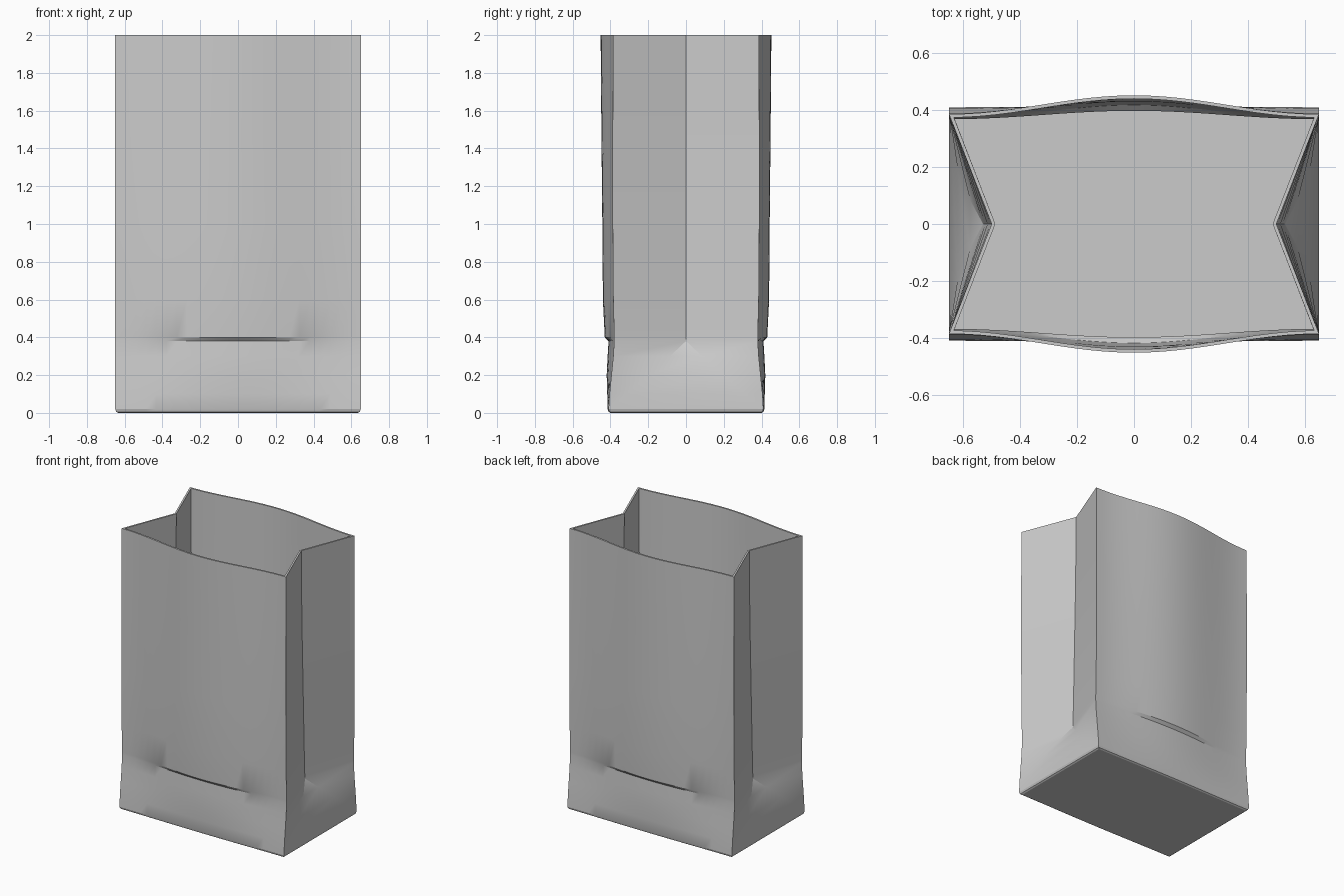
import bpy, bmesh, math

cube = bpy.data.objects.get("Cube")
if cube:
    bpy.data.objects.remove(cube, do_unlink=True)

HALF_W, FOLD, STEPS = 0.65, 0.38, 24

# Height, corner depth, belly of the broad panels, gusset crease x
LEVELS = [
    (0.02, 0.41, 0.005, 0.65),
    (0.10, 0.405, 0.012, 0.62),
    (0.20, 0.395, 0.025, 0.59),
    (0.30, 0.385, 0.03, 0.555),
    (FOLD, 0.38, 0.03, 0.53),
    (0.40, 0.38, 0.05, 0.528),
    (0.60, 0.385, 0.055, 0.523),
    (1.00, 0.388, 0.055, 0.515),
    (1.50, 0.388, 0.06, 0.505),
    (2.00, 0.386, 0.066, 0.50),
]


def half_section(z, depth, belly, crease):
    """Front panel and right gusset; the other half is this turned around."""
    pts = []
    for i in range(STEPS + 1):
        x = HALF_W * (2 * i / STEPS - 1)
        bell = (1 + math.cos(math.pi * x / HALF_W)) / 2
        pts.append((x, -depth - belly * bell, z))
    # Crease points slide from the bottom corners to the fold apex
    t = min(1, max(0, (z - 0.02) / (FOLD - 0.02)))
    x = HALF_W + (crease - HALF_W) * t if z < FOLD else crease
    y = depth * (1 - t)
    return pts + [(x, -y, z), (x, y, z)]


def ring(bm, level, inset=0.0, drop=0.0):
    half = half_section(*level)
    full = half + [(-x, -y, z) for x, y, z in half]
    k = 1 - inset / HALF_W
    m = 1 - inset / 0.41
    return [bm.verts.new((x * k, y * m, z - drop)) for x, y, z in full]


# Folded paper shell, open at the top, with a softly rounded bottom edge
bm = bmesh.new()
rings = [ring(bm, LEVELS[0], 0.015, 0.02), ring(bm, LEVELS[0], 0.005, 0.014)]
rings += [ring(bm, level) for level in LEVELS]
bm.faces.new(rings[0][::-1])
for low, high in zip(rings, rings[1:]):
    n = len(low)
    for i in range(n):
        j = (i + 1) % n
        bm.faces.new((low[i], low[j], high[j], high[i]))
bmesh.ops.remove_doubles(bm, verts=bm.verts, dist=0.0005)
bmesh.ops.recalc_face_normals(bm, faces=bm.faces)
mesh = bpy.data.meshes.new("paper_bag")
bm.to_mesh(mesh)
bm.free()
bag = bpy.data.objects.new("paper_bag", mesh)
bpy.context.collection.objects.link(bag)

# Plain paper colour
paper = bpy.data.materials.new("light grey paper")
paper.use_nodes = True
colour = (0.6, 0.6, 0.6, 1)
paper.diffuse_color = colour
paper.node_tree.nodes["Principled BSDF"].inputs["Base Color"].default_value = colour
mesh.materials.append(paper)

# Paper thickness
bpy.context.view_layer.objects.active = bag
bag.select_set(True)
solid = bag.modifiers.new("thickness", "SOLIDIFY")
solid.thickness = 0.012
solid.offset = -1
solid.use_even_offset = True
bpy.ops.object.modifier_apply(modifier=solid.name)
bpy.ops.object.shade_smooth_by_angle(angle=math.radians(22))
